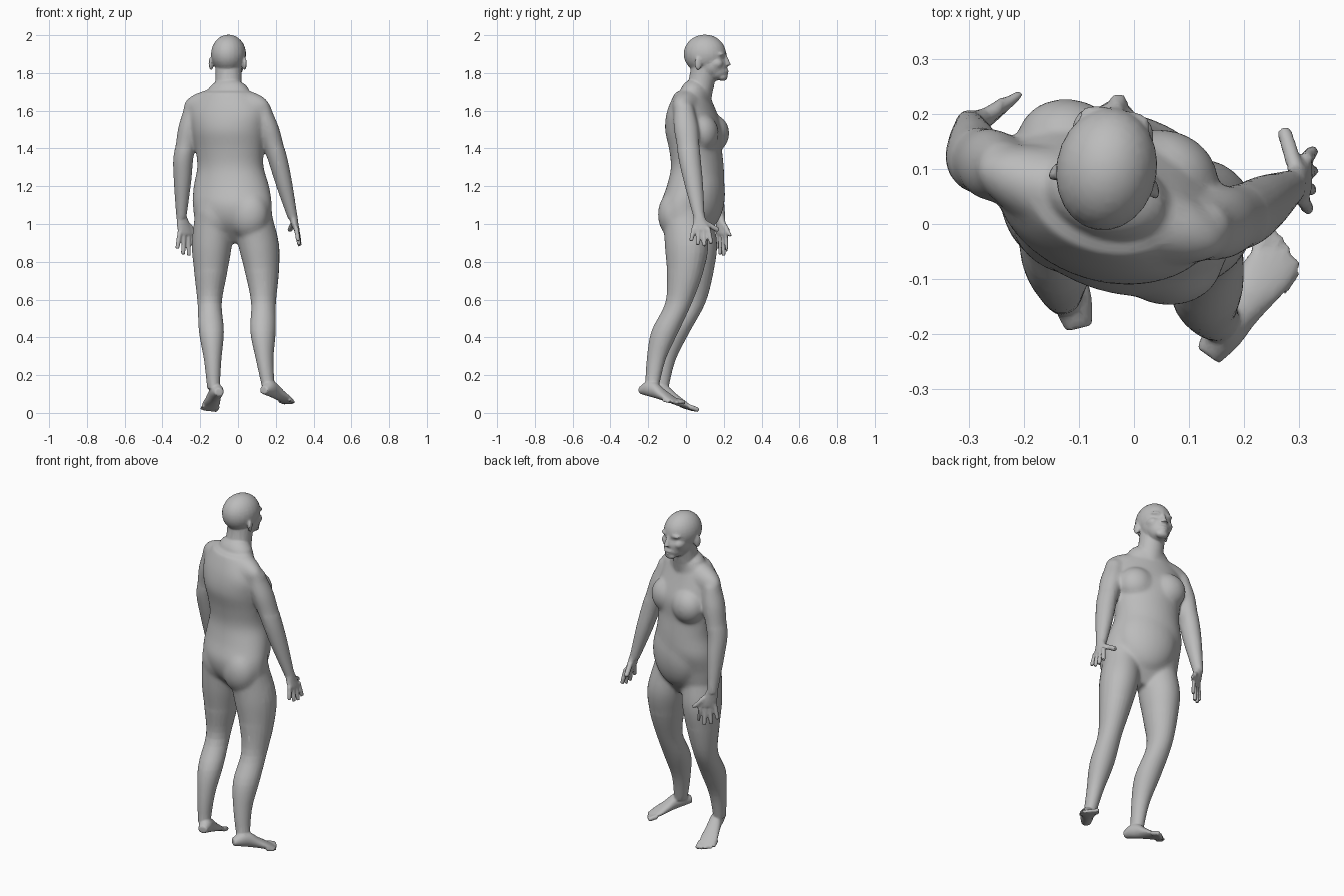
import bpy
import bmesh
import math
from mathutils import Vector, Matrix

cube = bpy.data.objects.get("Cube")
if cube:
    bpy.data.objects.remove(cube, do_unlink=True)

skin = bpy.data.materials.new("skin_grey")
skin.use_nodes = True
grey = (0.5, 0.5, 0.5, 1)
skin.diffuse_color = grey
skin.node_tree.nodes["Principled BSDF"].inputs["Base Color"].default_value = grey

bm = bmesh.new()
UP = Vector((0, 0, 1))
TORSO_YAW = -18
HEAD_YAW = -10


def axes(yaw):
    """Sideways and forward directions turned about z."""
    turn = Matrix.Rotation(math.radians(yaw), 3, 'Z')
    return turn @ Vector((1, 0, 0)), turn @ Vector((0, 1, 0))


def ease(before, start, end, after, t):
    """Smooth curve through start and end."""
    bend = 2 * before - 5 * start + 4 * end - after
    twist = 3 * (start - end) + after - before
    return start + (t * (end - before) + t * t * bend + t * t * t * twist) / 2


def loft(rings, across, along, sides=24, steps=4):
    """Closed skin over elliptical rings of (centre, half width, half depth)."""
    last = len(rings) - 1
    eased = []
    for index in range(last):
        near = [rings[max(0, min(last, index + k))] for k in (-1, 0, 1, 2)]
        for step in range(steps):
            eased.append([ease(*values, step / steps) for values in zip(*near)])
    eased.append(rings[last])
    loops = []
    for centre, width, depth in eased:
        loop = []
        for side in range(sides):
            angle = math.tau * side / sides
            offset = across * width * math.cos(angle) + along * depth * math.sin(angle)
            loop.append(bm.verts.new(centre + offset))
        loops.append(loop)
    for low, high in zip(loops, loops[1:]):
        for side in range(sides):
            bm.faces.new((low[side - 1], low[side], high[side], high[side - 1]))
    bm.faces.new(loops[0][::-1])
    bm.faces.new(loops[-1])


def blob(centre, size, yaw=0):
    """Ellipsoid muscle or feature."""
    place = Matrix.Translation(centre) @ Matrix.Rotation(math.radians(yaw), 4, 'Z')
    matrix = place @ Matrix.Diagonal((*size, 1))
    bmesh.ops.create_uvsphere(bm, u_segments=24, v_segments=16, radius=1, matrix=matrix)


def digit(start, end, radius):
    """Tapered finger or toe with a rounded tip."""
    direction = (end - start).normalized()
    across = direction.orthogonal().normalized()
    tip = end + direction * radius / 2
    rings = [(start, radius, radius), (end, radius * .9, radius * .9), (tip, radius / 2, radius / 2)]
    loft(rings, across, direction.cross(across), sides=10)


def limb(root, joint, end, yaw, radii, bow_upper, bow_lower, deepen):
    """Two-bone limb, with each half bowed forward or back by its muscle."""
    across, ahead = axes(yaw)
    rings = []
    for index, radius in enumerate(radii):
        t = index / 3
        if t < 1:
            centre = root.lerp(joint, t) + ahead * bow_upper * math.sin(math.pi * t)
        else:
            centre = joint.lerp(end, t - 1) + ahead * bow_lower * math.sin(math.pi * (t - 1))
        rings.append((centre, radius, radius * deepen))
    loft(rings, across, ahead)
    blob(root, (radii[0], radii[0] * deepen, radii[0]), yaw)


# Torso: depth position, half width and half depth at even heights
profile = [(.03, .12, .04), (.02, .2, .12), (.02, .215, .145), (.05, .205, .145), (.06, .18, .135),
           (.05, .185, .135), (.04, .2, .145), (.03, .2, .12), (.03, .13, .08)]
hips, collar = Vector((-.02, 0, .9)), Vector((-.06, 0, 1.7))
torso = []
for index, (forward, width, depth) in enumerate(profile):
    centre = hips.lerp(collar, index / (len(profile) - 1))
    centre.y = forward
    torso.append((centre, width, depth))
loft(torso, *axes(TORSO_YAW), sides=36)

# Belly, shoulder girdle, chest and seat
trunk_side, trunk_ahead = axes(TORSO_YAW)
blob((-.01, .09, 1.16), (.17, .11, .2), TORSO_YAW)
blob((-.06, .035, 1.62), (.24, .085, .1), TORSO_YAW)
blob((-.05, .05, 1.68), (.12, .08, .09), TORSO_YAW)
for side in (-1, 1):
    blob(Vector((-.03, .115, 1.48)) + trunk_side * side * .09, (.1, .085, .1), TORSO_YAW)
    blob(Vector((-.03, -.025, 1.05)) + trunk_side * side * .09, (.11, .095, .13), TORSO_YAW)

# Neck, skull and jaw
head_side, head_ahead = axes(HEAD_YAW)
head = Vector((-.05, .1, 1.9))


def feature(sideways, forward, height, size, turn=0):
    """Ellipsoid placed relative to the middle of the head."""
    place = head + head_side * sideways + head_ahead * forward + UP * height
    blob(place, size, HEAD_YAW + turn)


throat = [Vector((-.05, .065, 1.66)), Vector((-.05, .08, 1.74)), head - UP * .05]
loft([(centre, .07, .07) for centre in throat], head_side, head_ahead)
feature(0, 0, 0, (.092, .113, .103))
feature(0, .035, -.06, (.075, .085, .07))
feature(0, .055, -.09, (.057, .068, .05))

# Nose: a wedge widening from bridge to nostrils
nose = [(head + head_ahead * (.1 + drop / 4) - UP * drop, .01 + drop / 6, .015 + drop / 5)
        for drop in (0, .03, .05, .06)]
loft(nose, head_side, head_ahead, sides=12)

# Lips, chin, brows, cheeks and ears
feature(0, .108, -.09, (.03, .02, .01))
feature(0, .105, -.105, (.025, .02, .01))
feature(0, .095, -.122, (.035, .026, .02))
for side in (-1, 1):
    feature(side * .03, .092, 0, (.035, .02, .012))
    feature(side * .045, .065, -.05, (.03, .04, .03))
    feature(side * .09, -.02, -.05, (.01, .02, .035), side * 25)

# Arms
arm_radii = (.05, .06, .056, .053, .047, .037, .026)
right_wrist, left_wrist = Vector((-.3, .18, 1.03)), Vector((.29, .07, 1.03))
limb(Vector((-.24, .1, 1.6)), Vector((-.29, .12, 1.34)), right_wrist, 0, arm_radii, 0, 0, 1.1)
limb(Vector((.13, -.01, 1.6)), Vector((.21, .02, 1.34)), left_wrist, 0, arm_radii, 0, 0, 1.1)


def hand(wrist, knuckles, spread_yaw, reach, thumb_tip):
    """Flat palm with fanned fingers and a thumb."""
    across, thick = axes(spread_yaw)
    palm = [(wrist + UP * .02, .026, .024), (wrist.lerp(knuckles, .5), .04, .02),
            (knuckles, .044, .016), (knuckles - UP * .01, .04, .012)]
    loft(palm, across, thick, sides=20)
    for finger in range(4):
        base = knuckles + across * (finger - 1.5) * .025
        length = 1 - (finger - 1.8) ** 2 / 10
        digit(base + UP * .01, base + across * (finger - 1.5) * .01 + reach * length, .0125)
    digit(wrist.lerp(knuckles, .3) + across * .02, thumb_tip, .015)


hand(right_wrist, Vector((-.275, .19, .95)), 30, Vector((0, 0, -.11)), Vector((-.21, .235, .94)))
hand(left_wrist, Vector((.31, .08, .97)), 87, Vector((.015, 0, -.08)), Vector((.275, .165, .97)))

# Legs
leg_radii = (.1, .106, .086, .064, .066, .046, .033)
limb(Vector((-.13, .03, 1.04)), Vector((-.15, .03, .58)), Vector((-.13, -.13, .13)),
     5, leg_radii, .02, -.035, 1.12)
limb(Vector((.08, -.01, 1.04)), Vector((.135, -.04, .58)), Vector((.16, -.18, .14)),
     -25, leg_radii, .03, -.03, 1.12)


def foot(heel, toe, big_toe_side):
    """Foot built along its sole, with a row of toes."""
    direction = toe - heel
    across = direction.cross(UP).normalized() * big_toe_side
    widths = (.025, .035, .036, .042, .048, .04)
    heights = (.04, .08, .085, .06, .04, .02)
    rings = []
    for index, (width, height) in enumerate(zip(widths, heights)):
        sole = heel.lerp(toe, index / len(widths) * 1.1)
        rings.append((sole + UP * height / 2, width, height / 2))
    loft(rings, across, UP, sides=20)
    for index in range(5):
        radius = .014 - index / 600
        end = heel.lerp(toe, .97 - index * index / 120)
        end += across * (.04 - .021 * index) + UP * radius
        digit(end - direction / 6, end, radius)


foot(Vector((-.1, -.19, .09)), Vector((-.16, .06, 0)), 1)
foot(Vector((.135, -.24, .1)), Vector((.285, -.03, .04)), -1)

# Fuse all parts into one continuous skin
bmesh.ops.recalc_face_normals(bm, faces=bm.faces)
mesh = bpy.data.meshes.new("human_body")
bm.to_mesh(mesh)
bm.free()
mesh.materials.append(skin)
body = bpy.data.objects.new("human_body", mesh)
bpy.context.collection.objects.link(body)
bpy.ops.object.select_all(action='DESELECT')
body.select_set(True)
bpy.context.view_layer.objects.active = body

remesh = body.modifiers.new("fuse", 'REMESH')
remesh.mode = 'VOXEL'
remesh.voxel_size = .006
bpy.ops.object.convert(target='MESH')

# Blend the trunk muscles more than the face, hands and feet
trunk = body.vertex_groups.new(name="trunk")
blended = [v.index for v in body.data.vertices
           if .75 < v.co.z < 1.72 and (v.co.z > 1.4 or -.24 < v.co.x < .2)]
trunk.add(blended, 1, 'REPLACE')
for label, group, count in (("soften", "", 3), ("blend", trunk.name, 45)):
    smooth = body.modifiers.new(label, 'SMOOTH')
    smooth.vertex_group = group
    smooth.factor = .5
    smooth.iterations = count
simplify = body.modifiers.new("simplify", 'DECIMATE')
simplify.ratio = .2
bpy.ops.object.convert(target='MESH')
bpy.ops.object.shade_smooth_by_angle(angle=math.radians(40))
